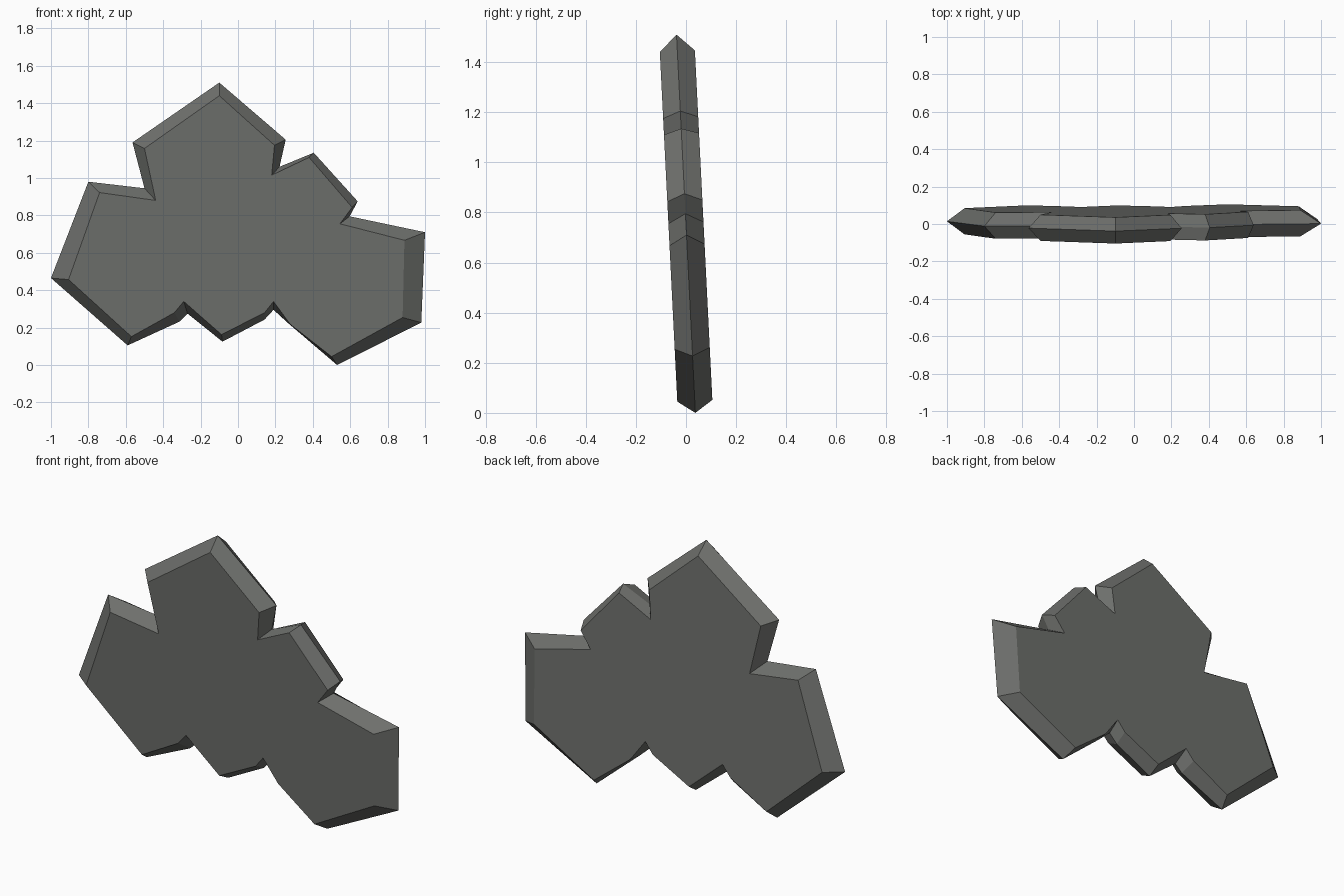
import bpy, bmesh

if "Cube" in bpy.data.objects:
    bpy.data.objects.remove(bpy.data.objects["Cube"])

HALF = 0.07      # half thickness
LEAN = 0.05      # the slab leans forward with height
MID_Z = 0.75

# Outline clockwise from the top: (ridge x, ridge z, face x, face z)
OUTLINE = [
    (-0.10, 1.51, -0.10, 1.44),      # top lobe
    (0.255, 1.205, 0.195, 1.175),
    (0.222, 1.06, 0.18, 1.015),      # notch
    (0.405, 1.135, 0.38, 1.11),      # small lobe
    (0.64, 0.875, 0.61, 0.843),
    (0.597, 0.795, 0.545, 0.755),    # notch
    (1.00, 0.71, 0.89, 0.667),       # right lobe
    (0.98, 0.227, 0.88, 0.254),
    (0.53, 0.00, 0.50, 0.045),
    (0.27, 0.222, 0.28, 0.217),
    (0.19, 0.295, 0.19, 0.34),       # notch
    (0.142, 0.243, 0.142, 0.28),     # bottom lobe
    (-0.083, 0.125, -0.088, 0.163),
    (-0.27, 0.275, -0.29, 0.34),     # notch
    (-0.313, 0.232, -0.34, 0.28),    # left lobe
    (-0.59, 0.105, -0.57, 0.152),
    (-1.00, 0.465, -0.906, 0.457),
    (-0.80, 0.98, -0.74, 0.922),
    (-0.50, 0.945, -0.44, 0.88),     # notch
    (-0.564, 1.19, -0.50, 1.158),
]

bm = bmesh.new()


def ring(xi, side):
    """Outline ring at one depth: side -1 front, 0 ridge, 1 back."""
    dz = LEAN * HALF * (side + 1) if side else 0
    verts = []
    for p in OUTLINE:
        x, z = p[xi], p[xi + 1]
        y = side * HALF - LEAN * (z - MID_Z)
        verts.append(bm.verts.new((x, y, z + dz)))
    return verts


front, ridge, back = ring(2, -1), ring(0, 0), ring(2, 1)

# Flat faces and the bevelled rim
bm.faces.new(front)
bm.faces.new(back[::-1])
n = len(OUTLINE)
for a, b in ((front, ridge), (ridge, back)):
    for i in range(n):
        j = (i + 1) % n
        bm.faces.new((a[i], b[i], b[j], a[j]))
bmesh.ops.recalc_face_normals(bm, faces=bm.faces)
bmesh.ops.triangulate(bm, faces=[f for f in bm.faces if len(f.verts) > 4])

mesh = bpy.data.meshes.new("lobed_stone_slab")
bm.to_mesh(mesh)
bm.free()

stone = bpy.data.materials.new("dark grey stone")
stone.diffuse_color = (0.155, 0.16, 0.15, 1)
stone.use_nodes = True
stone.node_tree.nodes["Principled BSDF"].inputs["Base Color"].default_value = stone.diffuse_color
mesh.materials.append(stone)
slab = bpy.data.objects.new("lobed_stone_slab", mesh)
bpy.context.collection.objects.link(slab)
